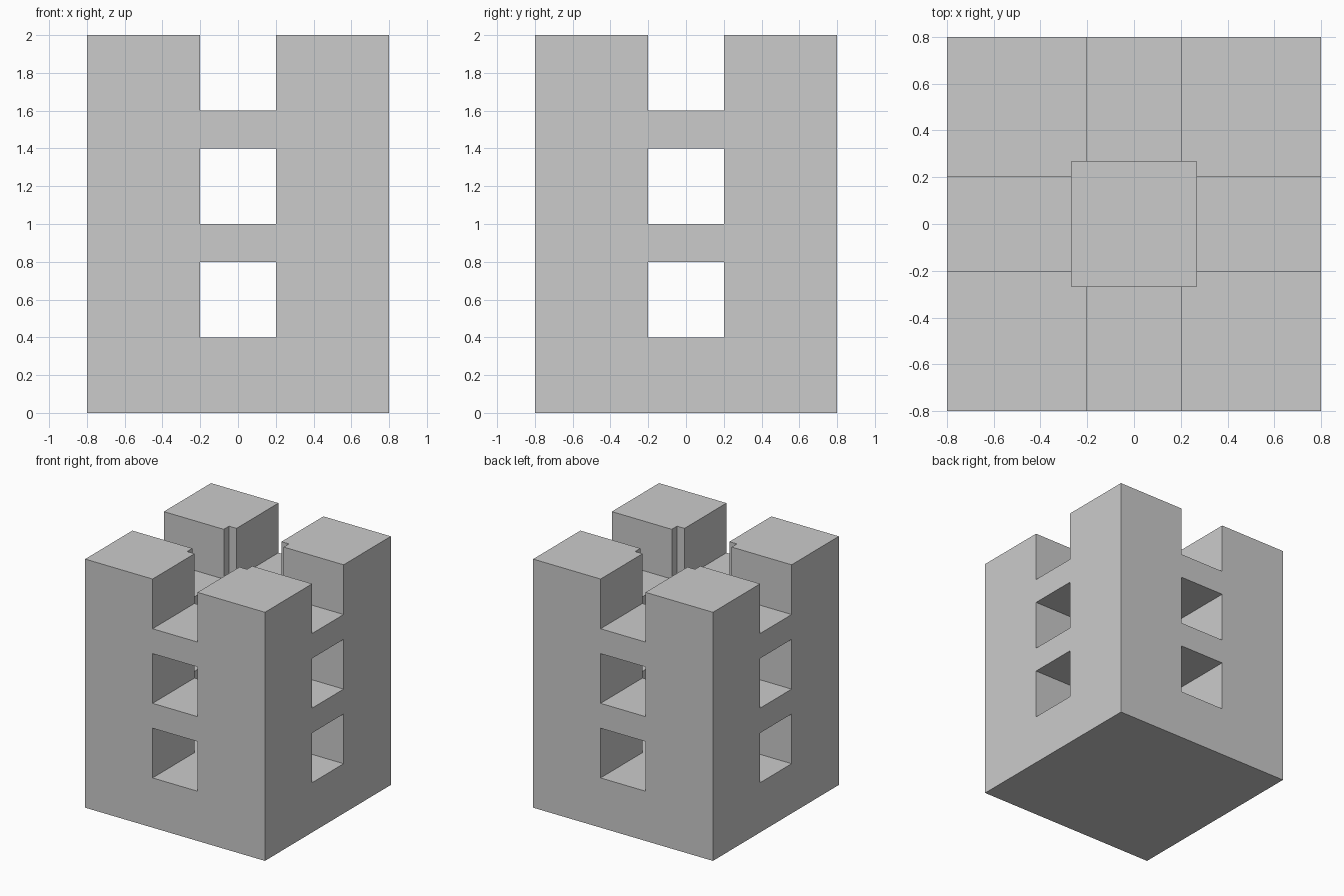
import bpy, bmesh

if "Cube" in bpy.data.objects:
    bpy.data.objects.remove(bpy.data.objects["Cube"])

HALF, HEIGHT = 0.8, 2.0
SLOT, SHAFT = 0.2, 0.2667
OVER = 1.0                      # cutters reach past the outer walls
LEVELS = [(0.4, 0.8), (1.0, 1.4), (1.6, 2.2)]


def box(name, hx, hy, z0, z1):
    """Box centred on x = y = 0, with coordinates stored directly in the mesh."""
    bm = bmesh.new()
    bmesh.ops.create_cube(bm, size=2)
    for v in bm.verts:
        v.co = (hx if v.co.x > 0 else -hx,
                hy if v.co.y > 0 else -hy,
                z1 if v.co.z > 0 else z0)
    mesh = bpy.data.meshes.new(name)
    bm.to_mesh(mesh)
    bm.free()
    obj = bpy.data.objects.new(name, mesh)
    bpy.context.collection.objects.link(obj)
    return obj


def cut(target, cutter):
    mod = target.modifiers.new(cutter.name, 'BOOLEAN')
    mod.operation = 'DIFFERENCE'
    mod.solver = 'EXACT'
    mod.object = cutter
    cutter.hide_render = True
    cutter.hide_set(True)


# Solid tower block
tower = box("tower", HALF, HALF, 0, HEIGHT)

# Central vertical shaft, down to the lowest window sill
cut(tower, box("shaft_cutter", SHAFT, SHAFT, LEVELS[0][0], HEIGHT + 0.2))

# Crossing windows on two storeys and the open notches between the battlements
for i, (z0, z1) in enumerate(LEVELS):
    cut(tower, box(f"window_cutter_x_{i}", OVER, SLOT, z0, z1))
    cut(tower, box(f"window_cutter_y_{i}", SLOT, OVER, z0, z1))
